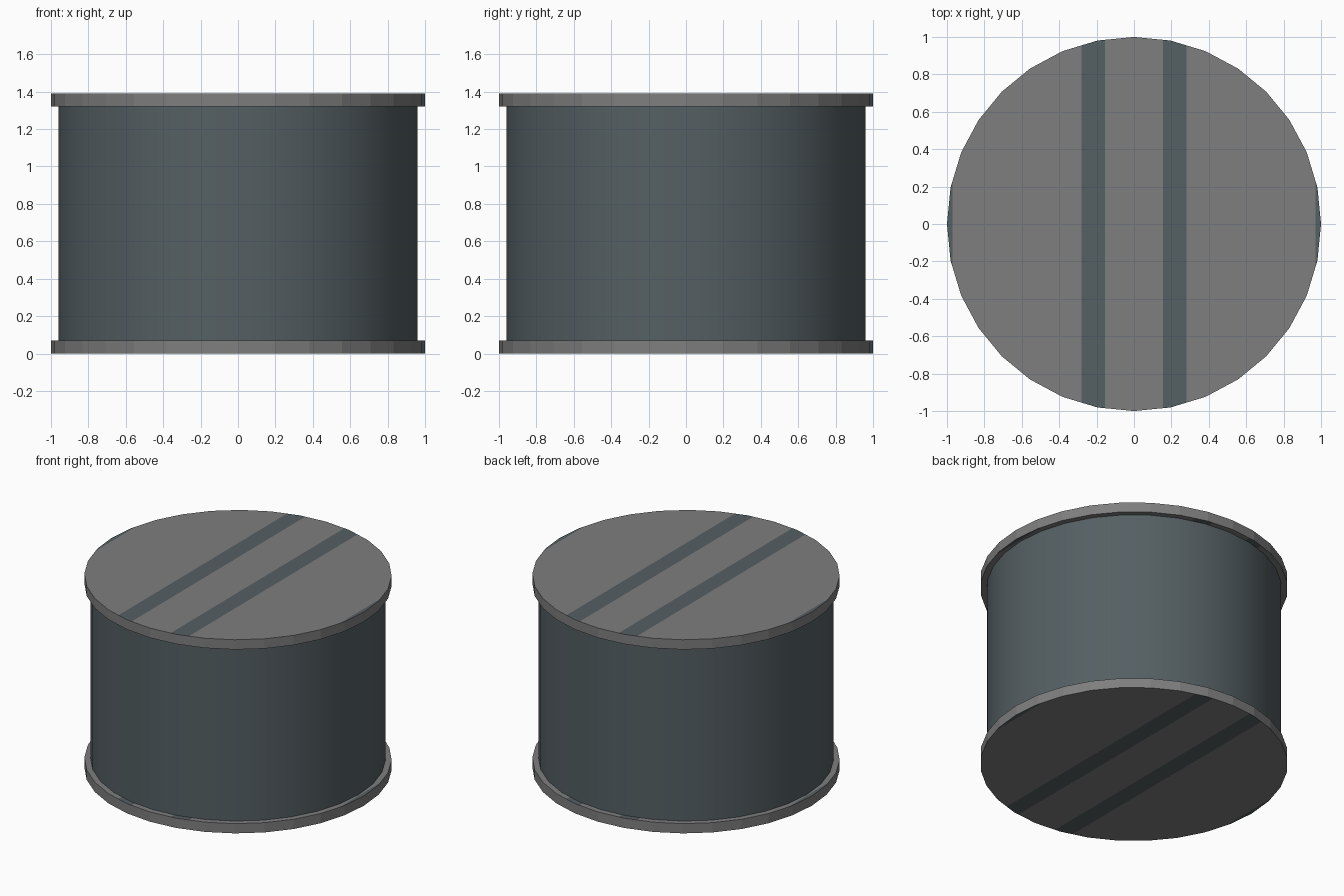
import bpy, bmesh
from mathutils import Matrix

cube = bpy.data.objects.get("Cube")
if cube:
    bpy.data.objects.remove(cube)

SIDES = 32
HEIGHT = 1.39
RIM = 0.07
STRIPE_IN, STRIPE_OUT, EDGE = 0.155, 0.28, 0.97


def material(name, rgb):
    mat = bpy.data.materials.new(name)
    mat.use_nodes = True
    mat.diffuse_color = (*rgb, 1)
    bsdf = mat.node_tree.nodes["Principled BSDF"]
    bsdf.inputs["Base Color"].default_value = (*rgb, 1)
    return mat


grey = material("warm grey", (0.21, 0.21, 0.21))
slate = material("slate blue grey", (0.09, 0.115, 0.125))


def drum(name, radius, low, high, mats, striped=False):
    bm = bmesh.new()
    bmesh.ops.create_cone(bm, cap_ends=True, segments=SIDES, radius1=radius,
                          radius2=radius, depth=high - low,
                          matrix=Matrix.Translation((0, 0, (low + high) / 2)))
    if striped:
        # cut the stripe borders, then colour the flat faces between them
        for x in (STRIPE_IN, STRIPE_OUT, EDGE):
            for side in (-x, x):
                bmesh.ops.bisect_plane(bm, geom=bm.verts[:] + bm.edges[:] + bm.faces[:],
                                       plane_co=(side, 0, 0), plane_no=(1, 0, 0))
        for face in bm.faces:
            x = abs(face.calc_center_median().x)
            dark = STRIPE_IN < x < STRIPE_OUT or x > EDGE
            if abs(face.normal.z) > 0.5 and dark:
                face.material_index = 1
    mesh = bpy.data.meshes.new(name)
    bm.to_mesh(mesh)
    bm.free()
    for mat in mats:
        mesh.materials.append(mat)
    obj = bpy.data.objects.new(name, mesh)
    bpy.context.collection.objects.link(obj)
    return obj


# Drum wall between two striped end plates
body = drum("drum_body", 0.96, RIM, HEIGHT - RIM, [slate])
drum("bottom_plate", 1, 0, RIM, [grey, slate], striped=True)
drum("top_plate", 1, HEIGHT - RIM, HEIGHT, [grey, slate], striped=True)

# Soft shading on the wall, crisp facets on the plates
bpy.context.view_layer.objects.active = body
body.select_set(True)
bpy.ops.object.shade_smooth_by_angle()
